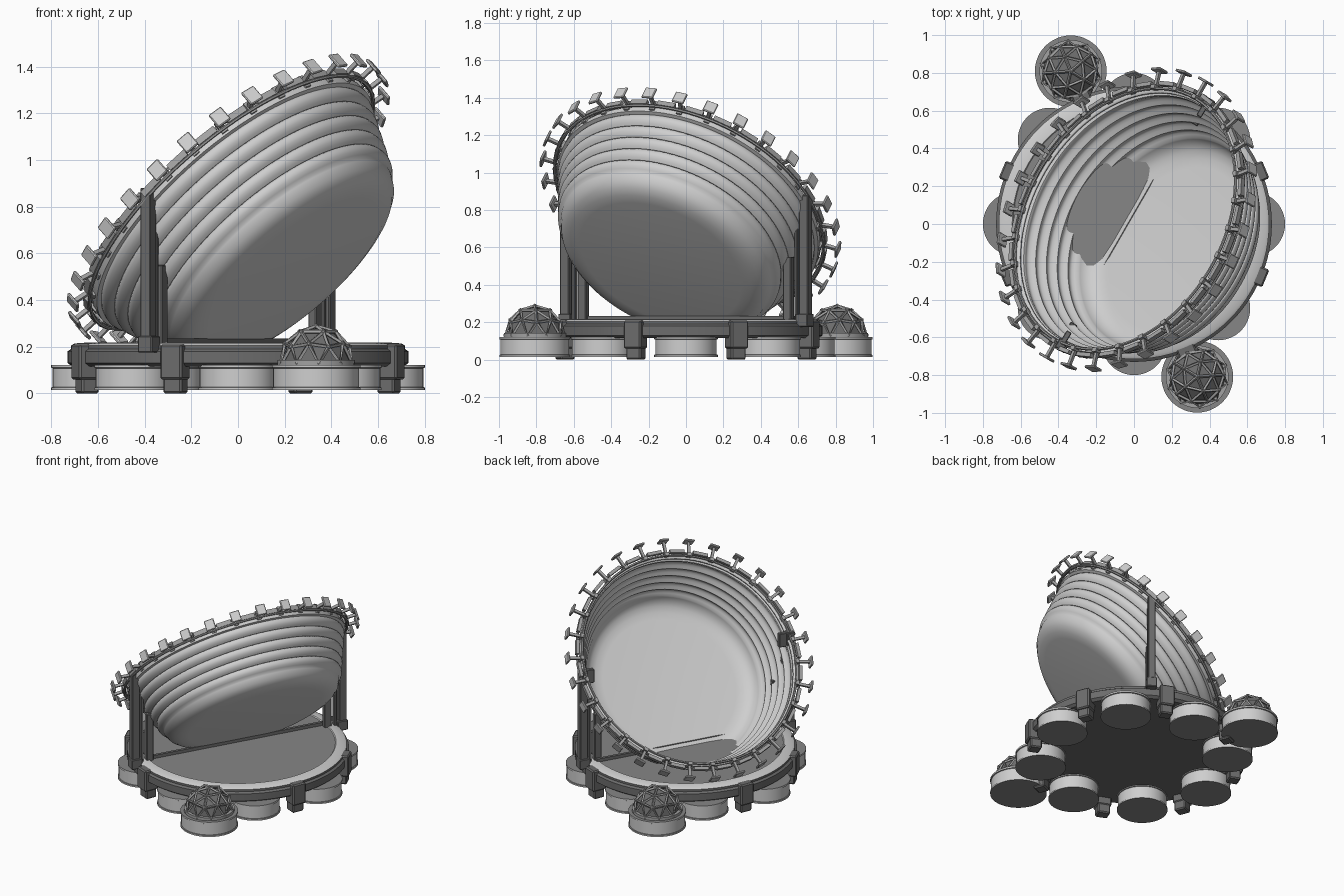
import bpy, bmesh, math
from mathutils import Matrix, Vector

if "Cube" in bpy.data.objects:
    bpy.data.objects.remove(bpy.data.objects["Cube"])

def mat(name, v):
    m = bpy.data.materials.new(name)
    m.diffuse_color = (v, v, v, 1)
    m.use_nodes = True
    m.node_tree.nodes["Principled BSDF"].inputs["Base Color"].default_value = m.diffuse_color
    return m

LIGHT, MID, DARK = mat("light grey", .62), mat("mid grey", .24), mat("dark grey", .15)
STEEL = mat("steel grey", .36)

def finish(name, bm, mats, matrix=None, rule=None, smooth=True):
    bmesh.ops.recalc_face_normals(bm, faces=bm.faces)
    bm.normal_update()
    if rule:
        for f in bm.faces:
            f.material_index = rule(f)
    me = bpy.data.meshes.new(name)
    bm.to_mesh(me)
    bm.free()
    ob = bpy.data.objects.new(name, me)
    bpy.context.collection.objects.link(ob)
    for m in mats:
        me.materials.append(m)
    if matrix:
        ob.matrix_world = matrix
    if smooth:
        bpy.ops.object.select_all(action='DESELECT')
        ob.select_set(True)
        bpy.context.view_layer.objects.active = ob
        bpy.ops.object.shade_smooth_by_angle(angle=math.radians(35))
    return ob

def lathe(name, profile, mats, matrix=None, rule=None, seg=64):
    bm = bmesh.new()
    vs = [bm.verts.new((r, 0, z)) for r, z in profile]
    es = [bm.edges.new(p) for p in zip(vs, vs[1:])]
    bmesh.ops.spin(bm, geom=vs + es, axis=(0, 0, 1), cent=(0, 0, 0),
                   angle=2 * math.pi, steps=seg, use_duplicate=False)
    bmesh.ops.remove_doubles(bm, verts=bm.verts, dist=1e-5)
    return finish(name, bm, mats, matrix, rule)

def box(bm, size, centre, rot=None):
    m = (rot or Matrix()) @ Matrix.Translation(centre) @ Matrix.Diagonal((*size, 1))
    bmesh.ops.create_cube(bm, size=1, matrix=m)

def turn(deg):
    return Matrix.Rotation(math.radians(deg), 4, 'Z')

def bevel(ob, w):
    b = ob.modifiers.new("bevel", 'BEVEL')
    b.width, b.segments = w, 1

# Pontoons under the deck
def pontoon(name, r, ang, dist):
    prof = [(0, .015), (r, .015), (r, .025), (r - .006, .028), (r - .006, .107),
            (r, .11), (r, .122), (0, .122)]
    return lathe(name, prof, [LIGHT, MID], turn(ang) @ Matrix.Translation((dist, 0, 0)),
                 lambda f: int(abs(f.normal.z) > .5), 48)

for i in range(8):
    pontoon(f"pontoon_{i}", .17, i * 45, .63)

# Deck: dark body, light ring, mid grey floor
def deck_rule(f):
    c = f.calc_center_median()
    r = math.hypot(c.x, c.y)
    if c.z > .2 and f.normal.z > .5:
        return 0 if r > .63 else 1
    return 2
lathe("deck", [(0, .115), (.71, .115), (.73, .13), (.73, .18), (.715, .19), (.715, .205),
               (.70, .214), (.645, .218), (.64, .212), (0, .212)],
      [LIGHT, MID, DARK], None, deck_rule, 96)

# Clamps around the deck edge
for i in range(8):
    bm = bmesh.new()
    box(bm, (.10, .10, .15), (.705, 0, .135))
    box(bm, (.08, .085, .07), (.70, 0, .035))
    ob = finish(f"clamp_{i}", bm, [DARK], turn(22.5 + 45 * i), smooth=False)
    bevel(ob, .008)

# Geodesic domes on their own pontoons
for i, ang in enumerate((112.5, -67.5)):
    pontoon(f"dome_pontoon_{i}", .19, ang, .875)
    place = turn(ang) @ Matrix.Translation((.875, 0, .13))
    lathe(f"dome_collar_{i}", [(.145, -.01), (.166, -.01), (.166, .012), (.145, .012)],
          [STEEL], place, None, 40)
    for part, rad, m in (("panels", .147, DARK), ("struts", .158, STEEL)):
        bm = bmesh.new()
        bmesh.ops.create_icosphere(bm, subdivisions=2, radius=rad)
        bmesh.ops.bisect_plane(bm, geom=bm.verts[:] + bm.edges[:] + bm.faces[:],
                               plane_co=(0, 0, 0), plane_no=(0, 0, 1), clear_inner=True)
        ob = finish(f"dome_{part}_{i}", bm, [m], place, smooth=False)
        if part == "struts":
            w = ob.modifiers.new("wire", 'WIREFRAME')
            w.thickness = .016
    # hubs at the strut joints
    bm = bmesh.new()
    src = bmesh.new()
    bmesh.ops.create_icosphere(src, subdivisions=2, radius=.157)
    for v in src.verts:
        if v.co.z > -.01:
            bmesh.ops.create_icosphere(bm, subdivisions=1, radius=.013,
                                       matrix=Matrix.Translation(v.co))
    src.free()
    finish(f"dome_hubs_{i}", bm, [STEEL], place)

# Tilted frame of the bowl: local z is the bowl axis, local x the hinge line
A = math.radians(60)
u = Vector((math.cos(A), math.sin(A), 0))
d = Vector((-math.sin(A), math.cos(A), 0))
n = (d + Vector((0, 0, 1))).normalized()
v = n.cross(u)
off = (Vector((0, 0, 1)) - d).normalized() * .555
tilt = Matrix.Translation(off) @ Matrix((u, v, n)).transposed().to_4x4()

# Bowl: flat floor, rounded corner, five bulging rings, lip
prof = [(0, .178), (.46, .178), (.51, .183), (.55, .198), (.58, .222), (.597, .255)]
for i in range(5):
    r0, s0 = .60 + .024 * i, .265 + .062 * i
    for t in (0, .2, .4, .6, .8, .97):
        prof.append((r0 + .024 * t + .016 * math.sin(math.pi * t), s0 + .062 * t))
prof += [(.722, .578), (.742, .582), (.742, .605), (.722, .608)]
bowl = lathe("bowl", prof, [LIGHT], tilt, None, 96)
s = bowl.modifiers.new("shell", 'SOLIDIFY')
s.thickness, s.offset = .012, 0

# Rim rails
for i, (r, z) in enumerate(((.738, .632), (.768, .60))):
    pts = [(r + .008 * math.cos(k * math.pi / 3), z + .008 * math.sin(k * math.pi / 3))
           for k in range(7)]
    lathe(f"rim_rail_{i}", pts, [STEEL], tilt, None, 90)

# Rim: link bars, stems and plates
links, stems, plates = bmesh.new(), bmesh.new(), bmesh.new()
for i in range(30):
    a = turn(12 * i + 6)
    box(links, (.022, .10, .03), (.768, 0, .618), a)
    a = turn(12 * i)
    box(stems, (.022, .03, .06), (.745, 0, .618), a)
    box(stems, (.09, .018, .018), (.795, 0, .622), a)
    box(plates, (.014, .066, .072), (.843, 0, .622), a)
finish("rim_links", links, [STEEL], tilt, smooth=False)
finish("rim_stems", stems, [STEEL], tilt, smooth=False)
bevel(finish("rim_plates", plates, [LIGHT], tilt, smooth=False), .004)

# Support posts at both ends of the hinge line
for side, ang in (("front", 239), ("back", 59)):
    bm = bmesh.new()
    box(bm, (.055, .05, .70), (.745, 0, .53))
    box(bm, (.075, .07, .07), (.74, 0, .21))
    box(bm, (.02, .035, .50), (.695, 0, .45))
    box(bm, (.05, .04, .36), (.64, 0, .37))
    box(bm, (.07, .03, .10), (.70, 0, .83))
    bevel(finish(f"{side}_posts", bm, [DARK], turn(ang), smooth=False), .004)

# Cross bar on the deck
bm = bmesh.new()
box(bm, (1.32, .02, .035), (0, 0, .217))
finish("cross_bar", bm, [DARK], turn(60) @ Matrix.Translation((0, .02, 0)), smooth=False)
